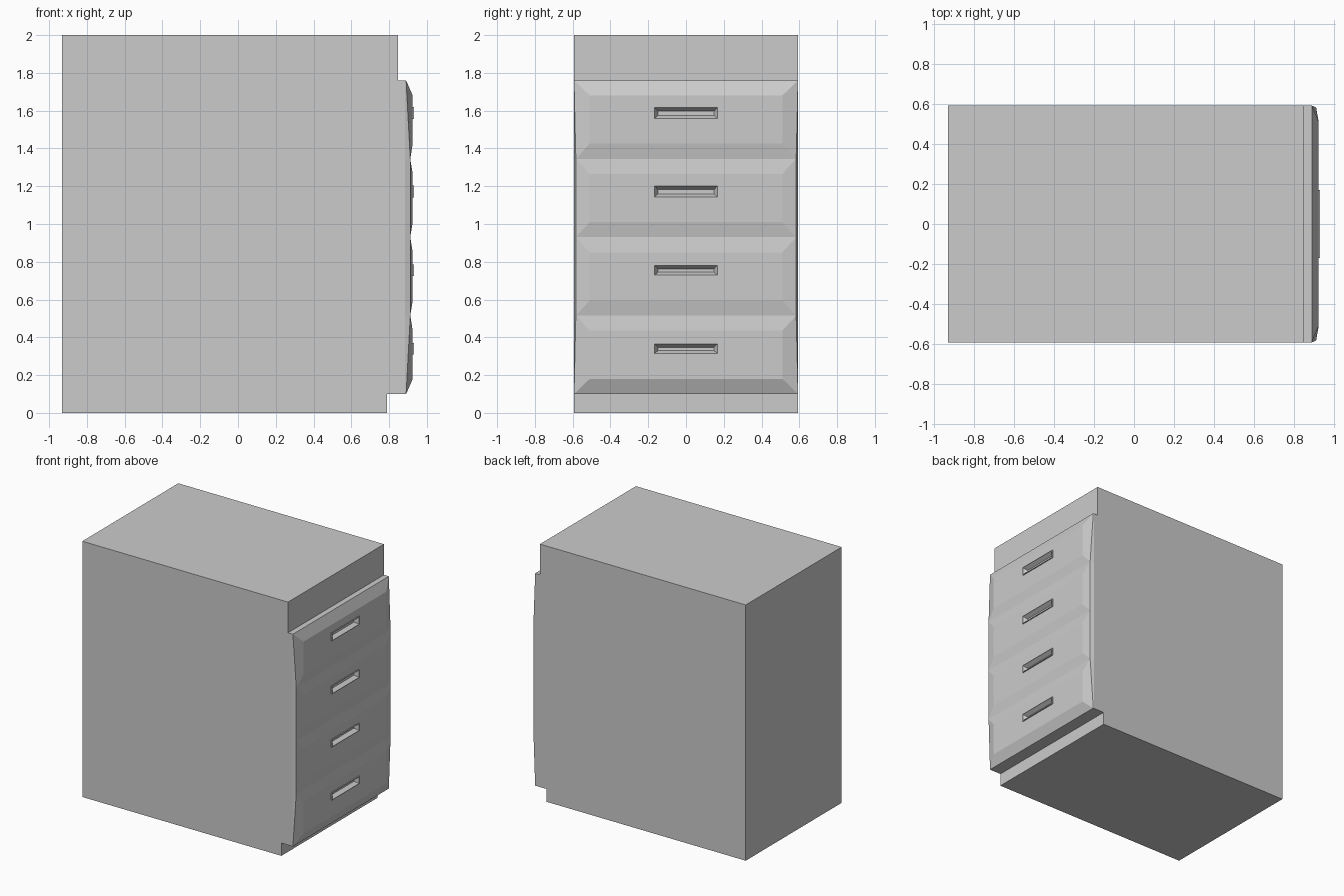
import bpy, bmesh

if "Cube" in bpy.data.objects:
    bpy.data.objects.remove(bpy.data.objects["Cube"])

W = 0.593                      # half width in y
LEVELS = [0.10 + 0.415 * i for i in range(5)]   # drawer boundaries
HANDLES = [(0.31, 0.37), (0.725, 0.785), (1.14, 1.205), (1.555, 1.62)]


def finish(bm, name):
    bmesh.ops.remove_doubles(bm, verts=bm.verts, dist=1e-5)
    bmesh.ops.recalc_face_normals(bm, faces=bm.faces)
    me = bpy.data.meshes.new(name)
    bm.to_mesh(me)
    bm.free()
    ob = bpy.data.objects.new(name, me)
    bpy.context.collection.objects.link(ob)
    return ob


def ring(x, y, z0, z1):
    """Upright rectangle, centred on y = 0."""
    return [(x, -y, z0), (x, y, z0), (x, y, z1), (x, -y, z1)]


def bridge(bm, rings, cap=False):
    loops = [[bm.verts.new(p) for p in r] for r in rings]
    for a, b in zip(loops, loops[1:]):
        for i in range(4):
            j = (i + 1) % 4
            bm.faces.new((a[i], a[j], b[j], b[i]))
    if cap:
        bm.faces.new(loops[-1])


# cabinet: stepped side profile (x, z) extruded across the width
profile = [(-0.932, 0), (0.79, 0), (0.79, 0.1), (0.885, 0.1),
           (0.885, 1.76), (0.848, 1.76), (0.848, 2), (-0.932, 2)]
bm = bmesh.new()
face = bm.faces.new([bm.verts.new((x, -W, z)) for x, z in profile])
ext = bmesh.ops.extrude_face_region(bm, geom=[face])
bmesh.ops.translate(bm, vec=(0, 2 * W, 0),
                    verts=[v for v in ext["geom"] if isinstance(v, bmesh.types.BMVert)])
finish(bm, "cabinet")


def edge(i):
    """Depth and half width of the drawer outline at a boundary."""
    return (0.89, W) if i in (0, 4) else (0.912, 0.583)


# drawer fronts: bevelled panels, open where the handles sit
bm = bmesh.new()
for i, (h0, h1) in enumerate(HANDLES):
    z0, z1 = LEVELS[i], LEVELS[i + 1]
    (xa, ya), (xb, yb) = edge(i), edge(i + 1)
    outer = [(xa, -ya, z0), (xa, ya, z0), (xb, yb, z1), (xb, -yb, z1)]
    bridge(bm, [outer, ring(0.925, 0.51, z0 + 0.08, z1 - 0.08),
                ring(0.925, 0.17, h0, h1)])
    # side edges back to the cabinet
    for s in (-1, 1):
        bm.faces.new([bm.verts.new(p) for p in (
            (0.885, s * W, z0), (xa, s * ya, z0),
            (xb, s * yb, z1), (0.885, s * W, z1))])
# top and bottom edges
for z in (LEVELS[0], LEVELS[-1]):
    bm.faces.new([bm.verts.new(p) for p in (
        (0.885, -W, z), (0.885, W, z), (0.89, W, z), (0.89, -W, z))])
finish(bm, "drawer_fronts")

# recessed handles: raised lip and a tapered pocket
for i, (h0, h1) in enumerate(HANDLES):
    bm = bmesh.new()
    bridge(bm, [ring(0.925, 0.17, h0, h1), ring(0.932, 0.17, h0, h1),
                ring(0.932, 0.166, h0 + 0.004, h1 - 0.004),
                ring(0.90, 0.148, h0 + 0.02, h1 - 0.023)], cap=True)
    # open shell: orient the pocket floor outward
    ob = finish(bm, f"handle_{i + 1}")
    floor = ob.data.polygons[-1]
    if floor.normal.x < 0:
        ob.data.flip_normals()

# drawer fronts are an open shell too: face them outward
fronts = bpy.data.objects["drawer_fronts"].data
if sum(p.normal.x * p.area for p in fronts.polygons) < 0:
    fronts.flip_normals()
